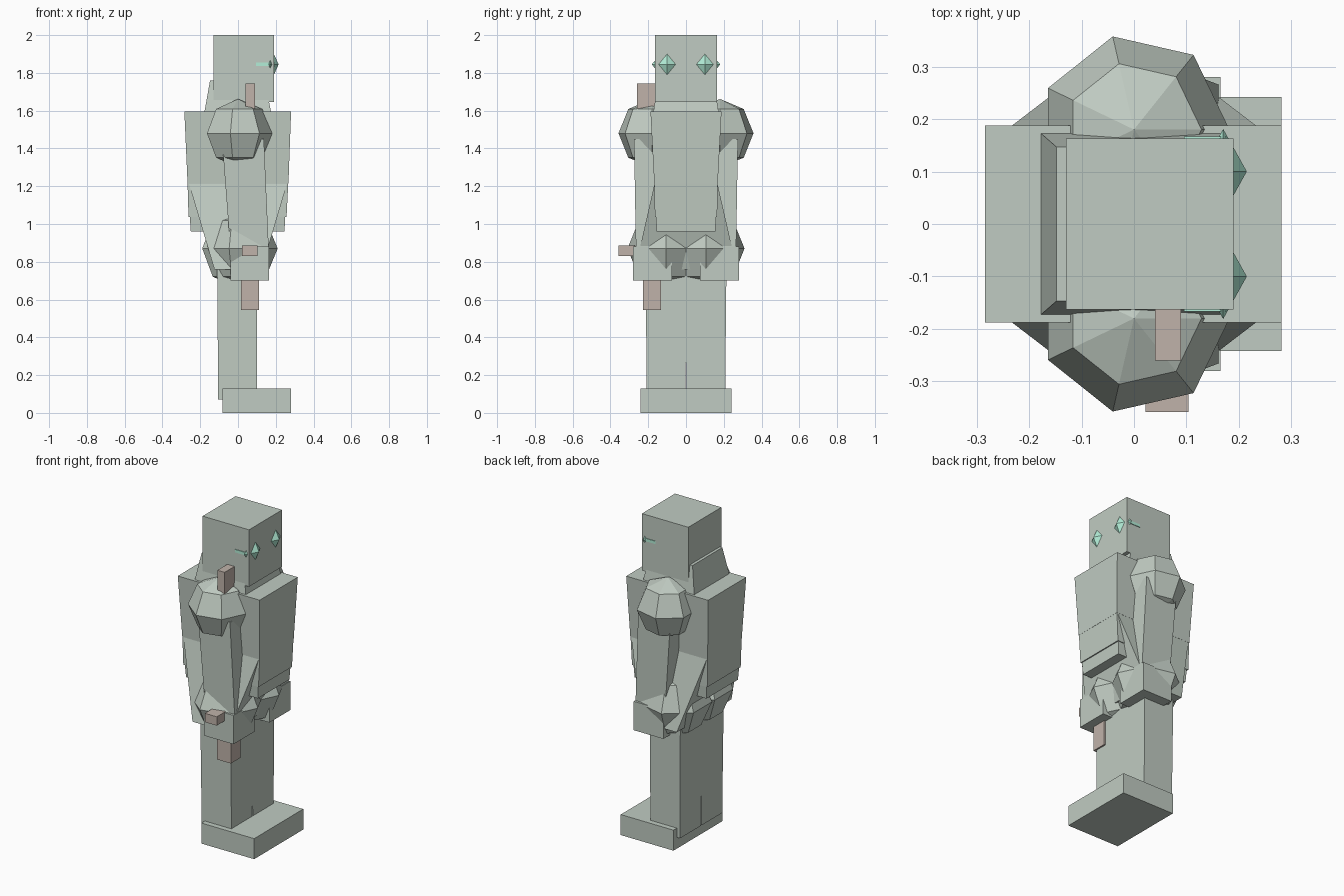
import bpy, bmesh, math

if "Cube" in bpy.data.objects:
    bpy.data.objects.remove(bpy.data.objects["Cube"])


def material(name, rgb):
    m = bpy.data.materials.new(name)
    m.diffuse_color = (*rgb, 1)
    m.use_nodes = True
    m.node_tree.nodes["Principled BSDF"].inputs["Base Color"].default_value = m.diffuse_color
    return m


STONE = material("stone", (0.53, 0.60, 0.54))
GLOW = material("glow", (0.45, 0.85, 0.68))
BROWN = material("brown", (0.53, 0.45, 0.40))


def finish(name, bm, mat):
    bmesh.ops.recalc_face_normals(bm, faces=bm.faces)
    me = bpy.data.meshes.new(name)
    bm.to_mesh(me)
    bm.free()
    me.materials.append(mat)
    ob = bpy.data.objects.new(name, me)
    bpy.context.collection.objects.link(ob)
    return ob


def loft(name, sections, mat=STONE, flip=1):
    """Stack of rectangles (z, x0, x1, y0, y1); flip=-1 mirrors across y."""
    bm = bmesh.new()
    loops = []
    for z, x0, x1, y0, y1 in sections:
        pts = ((x0, y0), (x1, y0), (x1, y1), (x0, y1))
        loops.append([bm.verts.new((x, y * flip, z)) for x, y in pts])
    for a, b in zip(loops, loops[1:]):
        for i in range(4):
            j = (i + 1) % 4
            bm.faces.new((a[i], a[j], b[j], b[i]))
    bm.faces.new(loops[0])
    bm.faces.new(loops[-1])
    return finish(name, bm, mat)


def box(name, x0, x1, y0, y1, z0, z1, mat=STONE, flip=1):
    return loft(name, [(z0, x0, x1, y0, y1), (z1, x0, x1, y0, y1)], mat, flip)


def ball(name, loc, r, segs=7, rings=4, mat=STONE, scale=(1, 1, 1)):
    bm = bmesh.new()
    bmesh.ops.create_uvsphere(bm, u_segments=segs, v_segments=rings, radius=r)
    # turn so that one corner points along +x, symmetric about the xz plane
    v = max((v for v in bm.verts if abs(v.co.z) < r * 0.1), key=lambda v: v.co.x)
    a = -math.atan2(v.co.y, v.co.x)
    for w in bm.verts:
        x, y, z = w.co
        c, s = math.cos(a), math.sin(a)
        w.co = ((x * c - y * s) * scale[0] + loc[0],
                (x * s + y * c) * scale[1] + loc[1],
                z * scale[2] + loc[2])
    return finish(name, bm, mat)


# Head and neck
box("head", -0.13, 0.19, -0.163, 0.163, 1.645, 2.0)
loft("neck", [(1.58, -0.18, 0.178, -0.175, 0.175),
              (1.76, -0.148, 0.14, -0.147, 0.147)])

# Torso: chest block, belly and waist band
loft("chest", [(1.215, -0.267, 0.267, -0.168, 0.168),
               (1.595, -0.284, 0.281, -0.188, 0.188)])
loft("belly", [(1.038, -0.262, 0.257, -0.165, 0.165),
               (1.215, -0.267, 0.266, -0.167, 0.167)])
loft("waist_band", [(0.96, -0.25, 0.246, -0.155, 0.155),
                    (1.038, -0.255, 0.25, -0.16, 0.16)])

# Flaring abdomen, wide in x at the top and wide in y at the hips
loft("abdomen", [(0.76, -0.125, 0.125, -0.27, 0.27),
                 (1.22, -0.262, 0.262, -0.165, 0.165)])

for side, s in (("left", 1), ("right", -1)):
    # Joints
    ball(side + "_shoulder", (0, 0.18 * s, 1.48), 0.182)
    ball(side + "_hip", (0, 0.105 * s, 0.87), 0.21)
    # Arm and fist
    loft(side + "_arm", [(0.86, -0.04, 0.163, 0.09, 0.265),
                         (1.45, -0.085, 0.137, 0.10, 0.275)], flip=s)
    box(side + "_fist", -0.04, 0.165, 0.075, 0.28, 0.70, 0.88, flip=s)
    # Leg and foot
    loft(side + "_leg", [(0.07, -0.105, 0.10, 0.004, 0.208),
                         (0.36, -0.107, 0.10, 0.0, 0.21),
                         (0.86, -0.111, 0.10, 0.0, 0.215)], flip=s)
    box(side + "_foot", -0.083, 0.281, 0.0, 0.242, 0.0, 0.128, flip=s)
    # Eye gem and side slit
    ball(side + "_eye", (0.17, 0.1 * s, 1.845), 0.09, 4, 2, GLOW,
         (0.5, 0.9, 1.1))
    box(side + "_eye_slit", 0.095, 0.175, 0.155, 0.167, 1.836, 1.854, GLOW, s)

# Sword held point-up in the right fist
box("sword_blade", 0.04, 0.09, -0.26, -0.16, 0.86, 1.745, BROWN)
box("sword_guard", 0.022, 0.104, -0.358, -0.01, 0.83, 0.885, BROWN)
box("sword_grip", 0.015, 0.11, -0.227, -0.132, 0.545, 0.84, BROWN)
